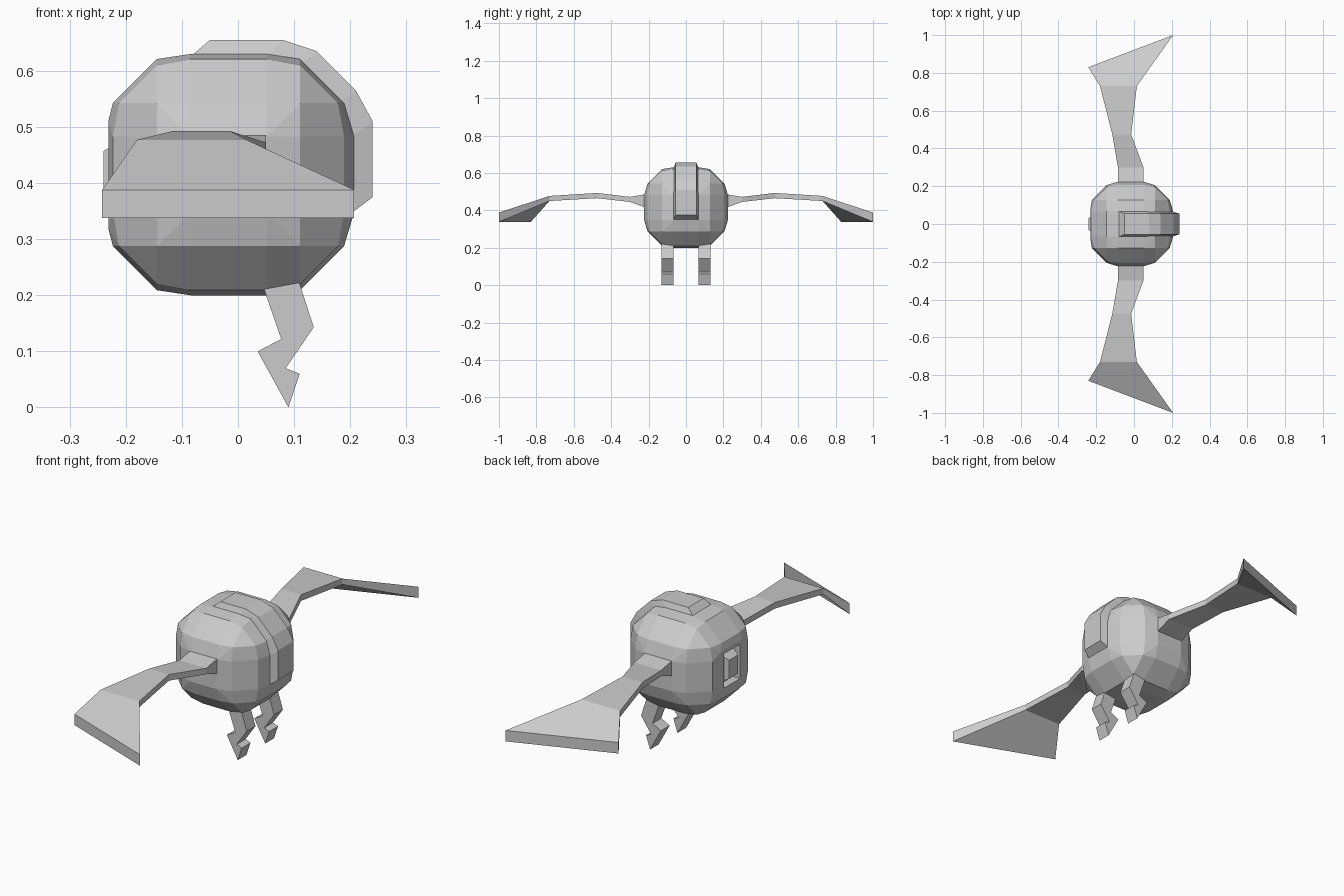
import bpy, bmesh
from itertools import product

if "Cube" in bpy.data.objects:
    bpy.data.objects.remove(bpy.data.objects["Cube"])

grey = bpy.data.materials.new("light_grey")
grey.diffuse_color = (0.6, 0.6, 0.6, 1)
grey.use_nodes = True
grey.node_tree.nodes["Principled BSDF"].inputs["Base Color"].default_value = grey.diffuse_color
CX, CZ = -0.017, 0.415          # body centre


def make(name, bm):
    bmesh.ops.recalc_face_normals(bm, faces=bm.faces[:])
    me = bpy.data.meshes.new(name)
    bm.to_mesh(me)
    bm.free()
    me.materials.append(grey)
    ob = bpy.data.objects.new(name, me)
    bpy.context.collection.objects.link(ob)
    return ob


def loft(name, rings):
    """Skin a list of equal-length vertex rings and cap both ends."""
    bm = bmesh.new()
    rs = [[bm.verts.new(p) for p in r] for r in rings]
    n = len(rs[0])
    for a, b in zip(rs, rs[1:]):
        for i in range(n):
            j = (i + 1) % n
            bm.faces.new((a[i], a[j], b[j], b[i]))
    bm.faces.new(rs[0])
    bm.faces.new(rs[-1][::-1])
    return make(name, bm)


# Body: faceted rounded cube made as the hull of a grid on each side
A, B = 0.0675, 0.1275
bm = bmesh.new()
for axis, s in product(range(3), (-1, 1)):
    for u, v in product((-B, -A, A, B), repeat=2):
        if abs(u) == abs(v):
            h = 0.195 if abs(u) == B else (0.215 if axis == 2 else 0.224)
        else:
            h = 0.206
        if axis == 0 and s == -1 and abs(u) == abs(v) == A:
            # flat rear panel
            p = [-0.214, u * 1.12, v * 1.42]
        else:
            p = [u, v]
            p.insert(axis, s * h)
        bm.verts.new((p[0] + CX, p[1], p[2] + CZ))
res = bmesh.ops.convex_hull(bm, input=bm.verts[:])
loose = [v for v in bm.verts if not v.link_faces]
bmesh.ops.delete(bm, geom=loose, context='VERTS')
bmesh.ops.dissolve_limit(bm, angle_limit=0.02, verts=bm.verts[:], edges=bm.edges[:])
body = make("body", bm)


def square(x, hy, hz):
    return [(x, -hy, CZ - hz), (x, hy, CZ - hz), (x, hy, CZ + hz), (x, -hy, CZ + hz)]


# Square recess in the rear panel
cutter = loft("recess_cutter", [square(-0.3, 0.058, 0.078), square(-0.195, 0.058, 0.078)])
cutter.hide_render = True
cutter.hide_set(True)
cut = body.modifiers.new("recess", 'BOOLEAN')
cut.operation = 'DIFFERENCE'
cut.object = cutter
cut.solver = 'EXACT'

# Tapered plug standing in the recess
loft("rear_plug", [square(-0.19, 0.052, 0.07), square(-0.24, 0.032, 0.042)])

# Raised crest wrapping from the top over the face side
inner = [(-0.085, 0.625), (0.05, 0.625), (0.105, 0.605), (0.175, 0.54),
         (0.2, 0.48), (0.2, 0.345)]
outer = [(-0.05, 0.655), (0.08, 0.655), (0.14, 0.635), (0.21, 0.565),
         (0.24, 0.51), (0.24, 0.375)]
loft("crest", [[(x, -0.068, z), (X, -0.055, Z), (X, 0.055, Z), (x, 0.068, z)]
               for (x, z), (X, Z) in zip(inner, outer)])

# Wing stations: rear x, rear y, front x, front y, bottom z, top z
wing = [(-0.085, 0.17, 0.05, 0.17, 0.405, 0.49),
        (-0.085, 0.23, 0.05, 0.23, 0.42, 0.484),
        (-0.085, 0.30, 0.05, 0.30, 0.445, 0.472),
        (-0.115, 0.475, -0.015, 0.475, 0.465, 0.493),
        (-0.18, 0.73, 0.015, 0.73, 0.45, 0.477),
        (-0.242, 0.83, 0.207, 1.0, 0.338, 0.388)]
# Leg outline in x, z
leg = [(0.035, 0.25), (0.1, 0.26), (0.11, 0.22), (0.135, 0.143), (0.085, 0.07),
       (0.11, 0.06), (0.09, 0.0), (0.035, 0.1), (0.077, 0.122), (0.05, 0.2)]

for side, s in (("right", -1), ("left", 1)):
    loft(side + "_wing", [[(a, s * b, lo), (c, s * d, lo), (c, s * d, hi), (a, s * b, hi)]
                          for a, b, c, d, lo, hi in wing])
    loft(side + "_leg", [[(x, s * y, z) for x, z in leg] for y in (0.067, 0.13)])
